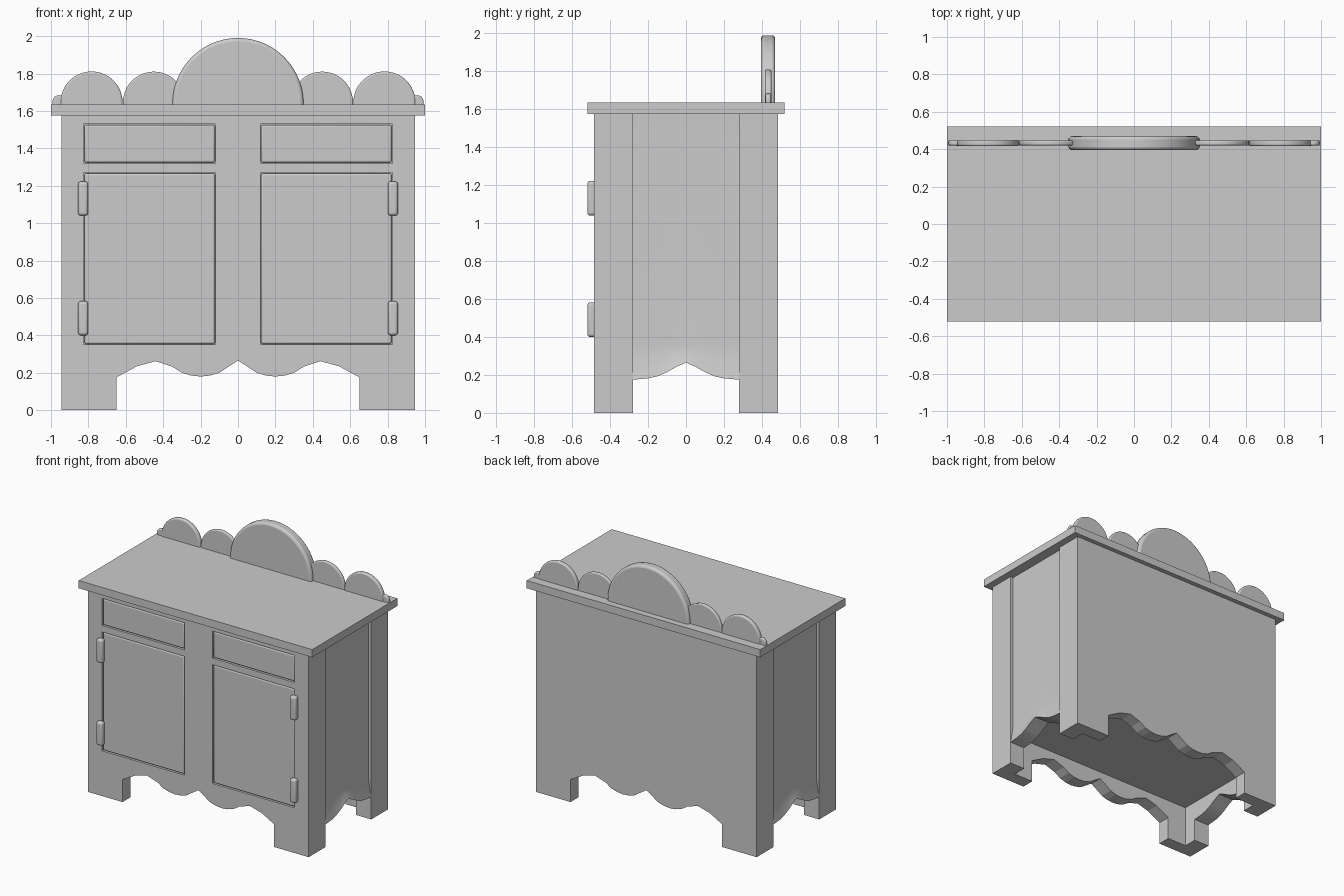
import bpy, bmesh, math

if "Cube" in bpy.data.objects:
    bpy.data.objects.remove(bpy.data.objects["Cube"])


def finish(name, bm, bevel=0.0, segs=3, smooth=True):
    bmesh.ops.recalc_face_normals(bm, faces=bm.faces)
    me = bpy.data.meshes.new(name)
    bm.to_mesh(me)
    bm.free()
    ob = bpy.data.objects.new(name, me)
    bpy.context.collection.objects.link(ob)
    if smooth:
        bpy.ops.object.select_all(action='DESELECT')
        ob.select_set(True)
        bpy.context.view_layer.objects.active = ob
        bpy.ops.object.shade_smooth_by_angle(angle=math.radians(35))
    if bevel:
        m = ob.modifiers.new("bevel", 'BEVEL')
        m.width, m.segments, m.limit_method = bevel, segs, 'ANGLE'
    return ob


def loft(name, loops, **kw):
    """Skin a row of closed loops and cap both ends."""
    bm = bmesh.new()
    rows = [[bm.verts.new(p) for p in loop] for loop in loops]
    n = len(rows[0])
    for a, b in zip(rows, rows[1:]):
        for i in range(n):
            j = (i + 1) % n
            bm.faces.new((a[i], a[j], b[j], b[i]))
    bm.faces.new(rows[0])
    bm.faces.new(rows[-1])
    return finish(name, bm, **kw)


def prism(name, pts, y0, y1, **kw):
    """Extrude an x-z outline along y."""
    return loft(name, [[(x, y, z) for x, z in pts] for y in (y0, y1)], **kw)


def boxes(name, specs, **kw):
    """One mesh of boxes given as (x0, x1, y0, y1, z0, z1)."""
    bm = bmesh.new()
    for x0, x1, y0, y1, z0, z1 in specs:
        vs = bmesh.ops.create_cube(bm, size=1)['verts']
        for v in vs:
            v.co = (x0 if v.co.x < 0 else x1, y0 if v.co.y < 0 else y1,
                    z0 if v.co.z < 0 else z1)
    return finish(name, bm, **kw)


W, D, H = 0.945, 0.485, 1.575      # cabinet half width, half depth, height
FY, SX = 0.385, 0.815              # inner faces of the walls

# Front and back walls with scalloped apron and feet
half = [(0, .265), (.04, .24), (.1, .2), (.15, .185), (.2, .18), (.25, .185),
        (.3, .2), (.35, .232), (.44, .262), (.54, .235), (.65, .175),
        (.65, 0), (W, 0), (W, H)]
outline = half + [(-x, z) for x, z in reversed(half[1:])]
front = prism("front_wall", outline, -D, -FY, smooth=False)
prism("back_wall", outline, FY, D, smooth=False)

# Drawers and doors, set in shallow pockets in the front
openings = [(.12, .825, 1.32, 1.53), (.12, .825, .35, 1.27)]
openings += [(-b, -a, c, d) for a, b, c, d in openings]
cutter = boxes("pocket_cutter", [(a, b, -D - .05, -D + .02, c, d)
                                 for a, b, c, d in openings])
cutter.hide_render = True
cutter.hide_viewport = True
cut = front.modifiers.new("pockets", 'BOOLEAN')
cut.object, cut.operation, cut.solver = cutter, 'DIFFERENCE', 'EXACT'
for i, (a, b, c, d) in enumerate(openings):
    kind = "door" if c < 1 else "drawer"
    g = .004
    boxes(f"{kind}_{i}", [(a + g, b - g, -D + .004, -FY - .02, c + g, d - g)],
          bevel=.01)

# Recessed side panels with a coved, scalloped apron, and corner posts
sc = [(0, .265), (.05, .243), (.1, .215), (.15, .193), (.2, .182), (.28, .175)]
sc = [(-y, z) for y, z in reversed(sc[1:])] + sc
for side, s in (("right", 1), ("left", -1)):
    loops = []
    for y, zb in sc:
        sec = [(SX, H), (.92, H)]
        for k in range(7):
            t = k / 6
            sec.append((.92 + .025 * t ** 1.6, .355 + (zb - .355) * t))
        sec.append((SX, zb))
        loops.append([(s * x, y, z) for x, z in sec])
    loft(f"{side}_side_panel", loops)
    boxes(f"{side}_posts", [(s * SX, s * W, -FY, -.28, 0, H),
                            (s * SX, s * W, .28, FY, 0, H)], smooth=False)

# Cabinet floor and table top
boxes("floor", [(-SX, SX, -FY, FY, .32, .36)], smooth=False)
boxes("top_slab", [(-1, 1, -.52, .52, H, 1.635)], smooth=False)

# Hinges
for s in (-1, 1):
    for i, z in enumerate((.4, 1.04)):
        boxes(f"hinge_{i}_{'left' if s < 0 else 'right'}",
              [(s * .828 - .027, s * .828 + .027, -.52, -D + .01, z, z + .183)],
              bevel=.016, segs=4)


# Backsplash of round-topped discs
def disc(name, cx, cz, r, y0, y1, bevel, n=32):
    pts = [(cx + r * math.cos(math.pi * i / n), cz + r * math.sin(math.pi * i / n))
           for i in range(n + 1)]
    pts += [(cx - r, 1.60), (cx + r, 1.60)]
    prism(name, pts, y0, y1, bevel=bevel)


disc("crest", 0, 1.64, .35, .395, .47, .018, 48)
for s in (-1, 1):
    tag = "left" if s < 0 else "right"
    disc(f"inner_scallop_{tag}", s * .45, 1.645, .165, .42, .447, .008)
    disc(f"outer_scallop_{tag}", s * .783, 1.645, .166, .416, .45, .01)
    disc(f"end_scallop_{tag}", s * .958, 1.65, .034, .42, .447, .008, 16)
